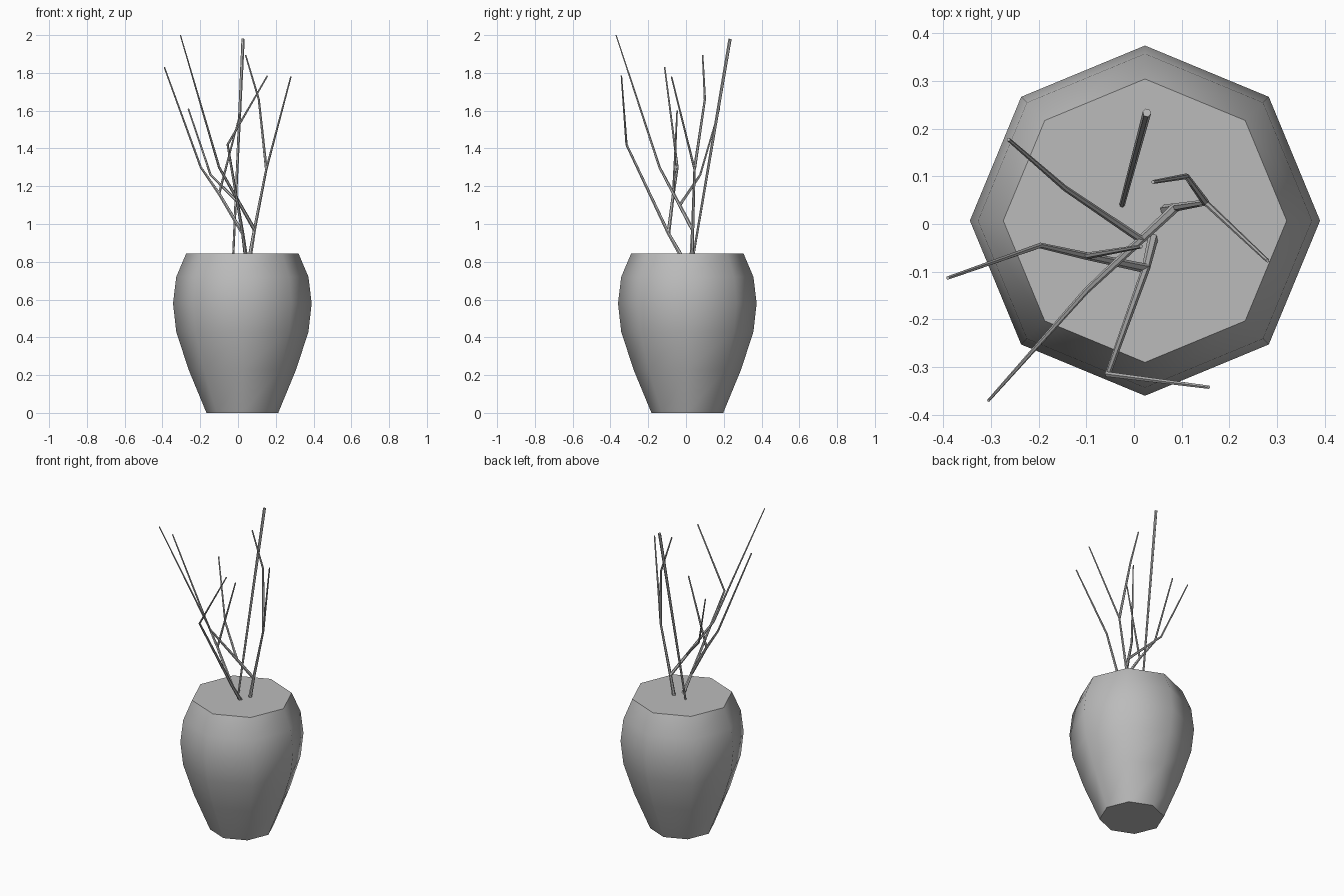
import bpy, bmesh, math

if "Cube" in bpy.data.objects:
    bpy.data.objects.remove(bpy.data.objects["Cube"])

grey = bpy.data.materials.new("plain_grey")
grey.use_nodes = True
GREY = (0.5, 0.5, 0.5, 1)
grey.diffuse_color = GREY
grey.node_tree.nodes["Principled BSDF"].inputs["Base Color"].default_value = GREY


def smooth(obj, degrees):
    bpy.ops.object.select_all(action='DESELECT')
    obj.select_set(True)
    bpy.context.view_layer.objects.active = obj
    bpy.ops.object.shade_smooth_by_angle(angle=math.radians(degrees))


def lathe(name, profile, sides, centre):
    """Closed solid of stacked regular rings, given as (radius, height)."""
    bm = bmesh.new()
    rings = [[bm.verts.new((r * math.cos(math.tau * i / sides),
                            r * math.sin(math.tau * i / sides), z))
              for i in range(sides)] for r, z in profile]
    for low, high in zip(rings, rings[1:]):
        for i in range(sides):
            j = (i + 1) % sides
            bm.faces.new((low[i], low[j], high[j], high[i]))
    bm.faces.new(rings[0][::-1])
    bm.faces.new(rings[-1])
    mesh = bpy.data.meshes.new(name)
    bm.to_mesh(mesh)
    bm.free()
    mesh.materials.append(grey)
    obj = bpy.data.objects.new(name, mesh)
    obj.location = (*centre, 0)
    bpy.context.collection.objects.link(obj)
    smooth(obj, 55)
    return obj


def twig(name, points, r_start, r_end):
    """Thin tapered tube along a bent path, turned into a mesh."""
    curve = bpy.data.curves.new(name, 'CURVE')
    curve.dimensions = '3D'
    curve.bevel_depth = 1
    curve.bevel_resolution = 1
    curve.use_fill_caps = True
    spline = curve.splines.new('POLY')
    spline.points.add(len(points) - 1)
    for i, (p, co) in enumerate(zip(spline.points, points)):
        p.co = (*co, 1)
        p.radius = r_start + (r_end - r_start) * i / (len(points) - 1)
    curve.materials.append(grey)
    obj = bpy.data.objects.new(name, curve)
    bpy.context.collection.objects.link(obj)
    bpy.ops.object.select_all(action='DESELECT')
    obj.select_set(True)
    bpy.context.view_layer.objects.active = obj
    bpy.ops.object.convert(target='MESH')
    smooth(bpy.context.object, 30)


# Eight-sided vase with a flat closed top
lathe("vase", [(0.19, 0), (0.285, 0.23), (0.35, 0.43), (0.367, 0.58),
               (0.35, 0.72), (0.297, 0.845)], 8, (0.023, 0.007))

# Forks shared by several twigs
right_fork = (0.087, 0.035, 0.97)
upper_fork = (0.15, 0.045, 1.29)
mid_fork = (0.015, -0.033, 1.1)
front_fork = (0.025, -0.093, 0.95)
low_fork = (-0.1, -0.067, 1.16)

# Straight lone twig
twig("straight_twig", [(-0.025, 0.04, 0.84), (0.027, 0.233, 1.98)], 0.006, 0.009)

# Left-hand stem and its offshoots
twig("left_stem", [(0.065, 0.03, 0.84), right_fork, upper_fork,
                   (0.28, -0.077, 1.78)], 0.011, 0.004)
twig("left_back_twig", [upper_fork, (0.11, 0.1, 1.66), (0.04, 0.088, 1.895)], 0.008, 0.004)
twig("tall_twig", [right_fork, (-0.1, -0.14, 1.3), (-0.305, -0.37, 2.0)], 0.01, 0.003)
twig("back_twig", [mid_fork, (-0.145, 0.075, 1.26), (-0.263, 0.177, 1.61)], 0.008, 0.004)

# Front stem and its offshoots
twig("front_stem", [(0.04, -0.03, 0.84), front_fork, (-0.055, -0.315, 1.42),
                    (0.156, -0.342, 1.785)], 0.011, 0.004)
twig("right_twig", [front_fork, low_fork, (-0.197, -0.045, 1.3),
                    (-0.39, -0.113, 1.83)], 0.01, 0.004)
twig("inner_twig", [low_fork, (0.015, -0.047, 1.6)], 0.007, 0.004)
